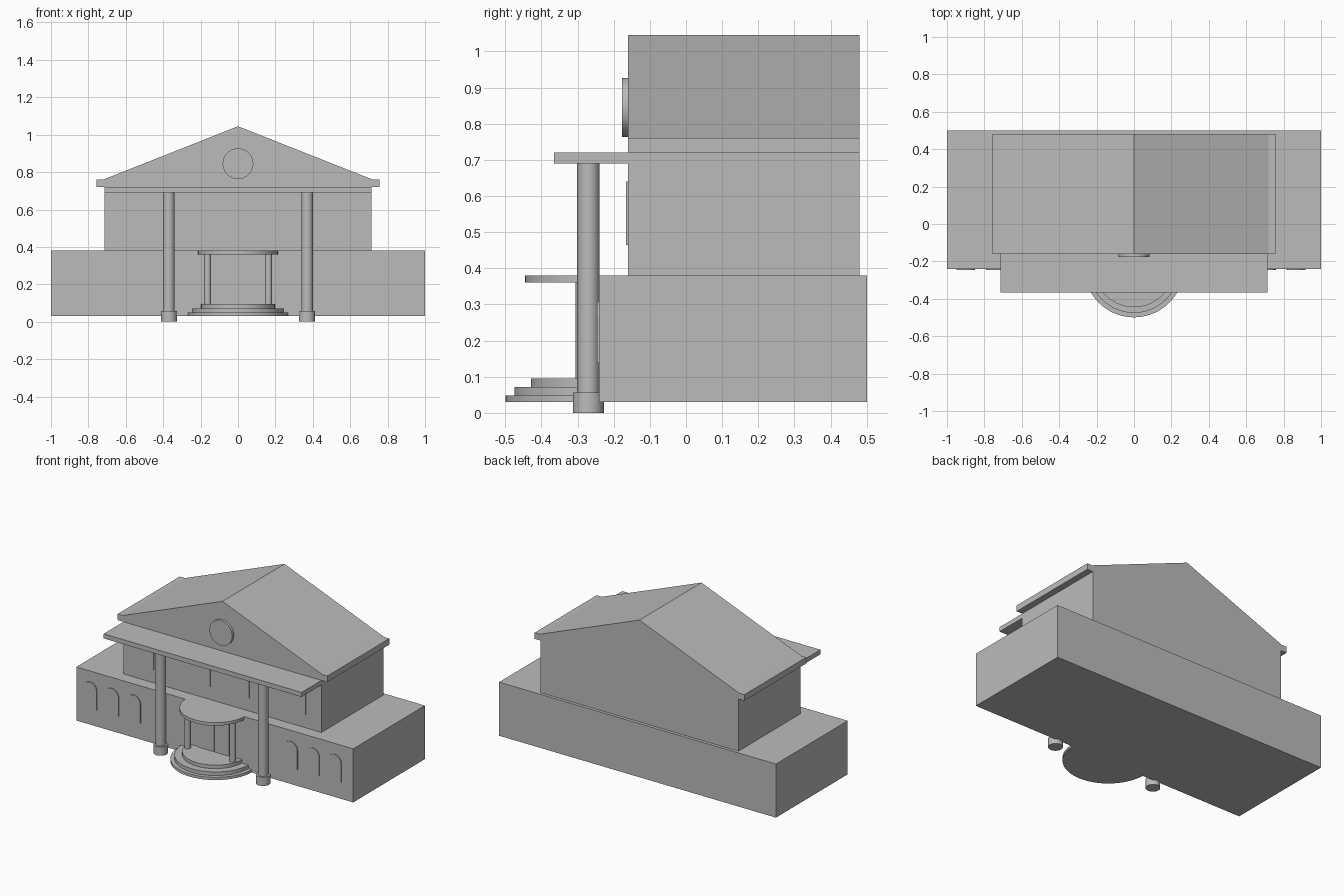
import bpy, bmesh, math

if "Cube" in bpy.data.objects:
    bpy.data.objects.remove(bpy.data.objects["Cube"])

grey = bpy.data.materials.new("stone grey")
grey.diffuse_color = (0.5, 0.5, 0.5, 1)
grey.use_nodes = True
grey.node_tree.nodes["Principled BSDF"].inputs["Base Color"].default_value = grey.diffuse_color


def finish(name, bm, smooth=False):
    bmesh.ops.recalc_face_normals(bm, faces=bm.faces)
    me = bpy.data.meshes.new(name)
    bm.to_mesh(me)
    bm.free()
    me.materials.append(grey)
    ob = bpy.data.objects.new(name, me)
    bpy.context.collection.objects.link(ob)
    if smooth:
        bpy.ops.object.select_all(action='DESELECT')
        ob.select_set(True)
        bpy.context.view_layer.objects.active = ob
        bpy.ops.object.shade_smooth_by_angle(angle=math.radians(35))
    return ob


def prism(name, pts, direction, smooth=False):
    """Extrude a flat outline of 3D points along a direction."""
    bm = bmesh.new()
    face = bm.faces.new([bm.verts.new(p) for p in pts])
    ext = bmesh.ops.extrude_face_region(bm, geom=[face])
    verts = [g for g in ext["geom"] if isinstance(g, bmesh.types.BMVert)]
    bmesh.ops.translate(bm, verts=verts, vec=direction)
    return finish(name, bm, smooth)


def box(name, x0, x1, y0, y1, z0, z1):
    return prism(name, [(x0, y0, z0), (x1, y0, z0), (x1, y1, z0), (x0, y1, z0)],
                 (0, 0, z1 - z0))


def arc(r, a0, a1, n):
    return [(r * math.cos(a0 + (a1 - a0) * i / n), r * math.sin(a0 + (a1 - a0) * i / n))
            for i in range(n + 1)]


def post(name, x, y, r, z0, z1, n=32):
    ring = arc(r, 0, 2 * math.pi, n)[:-1]
    return prism(name, [(x + u, y + v, z0) for u, v in ring], (0, 0, z1 - z0), True)


def half_disc(name, r, z0, z1, yc=-0.232):
    """Half round slab that runs a little way into the front wall."""
    pts = [(u, yc + v, z0) for u, v in arc(r, math.pi, 2 * math.pi, 40)]
    pts += [(r, -0.239, z0), (-r, -0.239, z0)] if yc < -0.239 else []
    return prism(name, pts, (0, 0, z1 - z0), True)


# Main masses
box("ground_floor", -1, 1, -0.24, 0.5, 0.03, 0.38)
box("upper_floor", -0.715, 0.715, -0.16, 0.48, 0.38, 0.72)
box("portico_slab", -0.715, 0.715, -0.365, -0.16, 0.69, 0.72)

# Gable roof with flat eaves lips
roof = [(-0.757, 0.72), (0.757, 0.72), (0.757, 0.76), (0.72, 0.76),
        (0, 1.045), (-0.72, 0.76), (-0.757, 0.76)]
prism("gable_roof", [(x, -0.16, z) for x, z in roof], (0, 0.64, 0))

# Round plaque on the gable
prism("gable_roundel", [(u, -0.158, 0.845 + v) for u, v in arc(0.082, 0, 2 * math.pi, 40)[:-1]],
      (0, -0.019, 0), True)

# Tall columns and small porch posts
for side, s in (("left", -1), ("right", 1)):
    post(side + "_column", s * 0.37, -0.27, 0.031, 0.05, 0.69)
    post(side + "_column_base", s * 0.37, -0.27, 0.043, 0, 0.057)
    post(side + "_porch_post", s * 0.163, -0.287, 0.019, 0.09, 0.362, 24)
    # Double door leaf
    box(side + "_door", *sorted((s * 0.002, s * 0.108)), -0.246, -0.239, 0.094, 0.31)
    # Upper windows
    for i, x in enumerate((0.14, 0.55)):
        box(f"{side}_window_{i}", s * x - 0.055, s * x + 0.055, -0.166, -0.159, 0.465, 0.64)

# Round steps and canopy
for i, (r, z0, z1) in enumerate(((0.267, 0.03, 0.048), (0.243, 0.048, 0.072), (0.197, 0.072, 0.095))):
    half_disc(f"step_{i}", r, z0, z1)
half_disc("porch_canopy", 0.213, 0.36, 0.38)

# Arched windows on the ground floor
for side, start in (("left", -0.9), ("right", 0.55)):
    for i in range(3):
        x = start + i * 0.158
        pts = [(x + u, -0.239, 0.26 + v) for u, v in arc(0.05, 0, math.pi, 20)]
        pts += [(x - 0.05, -0.239, 0.138), (x + 0.05, -0.239, 0.138)]
        prism(f"{side}_arch_window_{i}", pts, (0, -0.007, 0))
